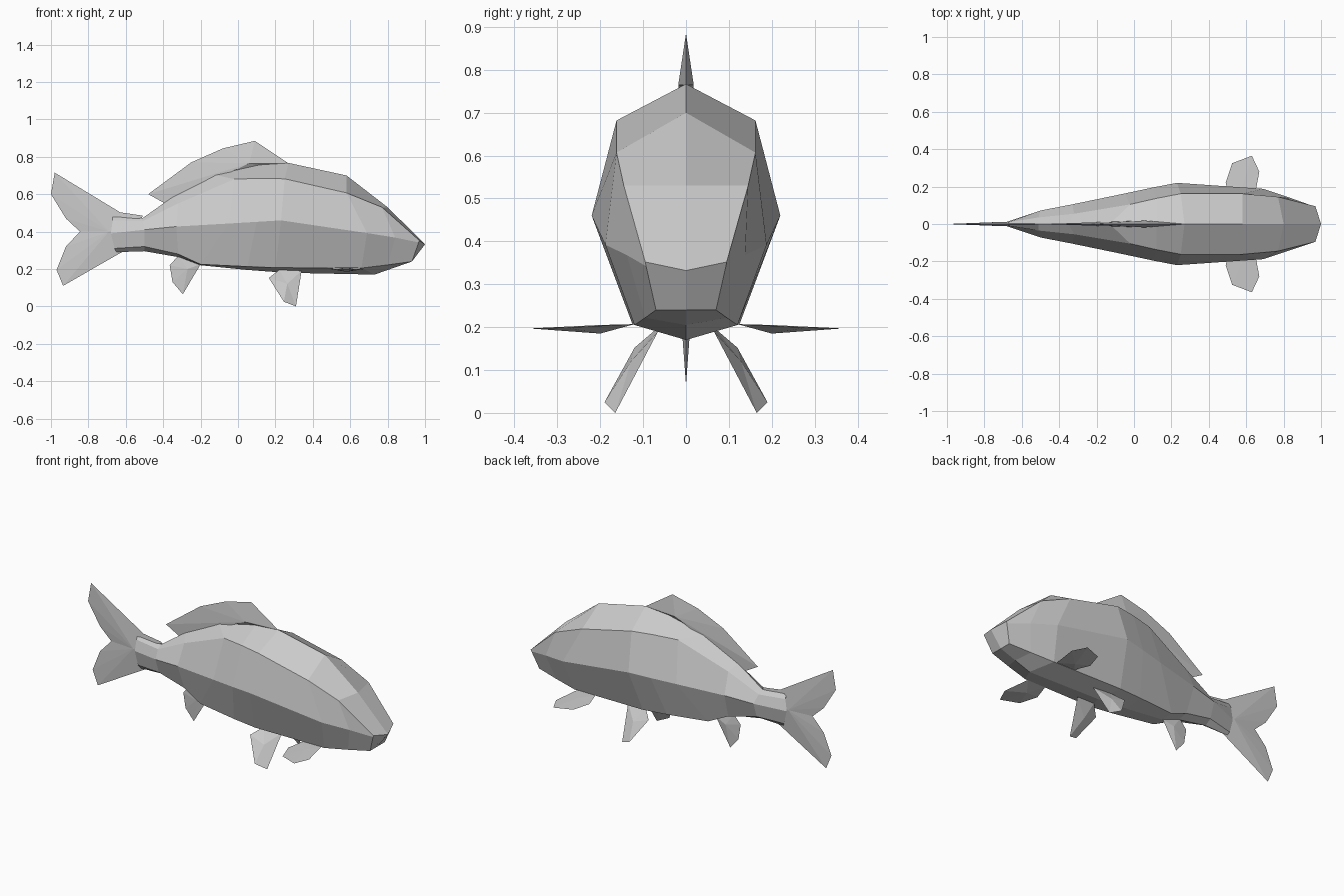
import bpy, bmesh
from mathutils import Vector

grey = bpy.data.materials.new("pale_grey")
grey.diffuse_color = (0.6, 0.6, 0.6, 1)


def make(name, verts, faces):
    bm = bmesh.new()
    vs = [bm.verts.new(v) for v in verts]
    for f in faces:
        bm.faces.new([vs[i] for i in f])
    bmesh.ops.recalc_face_normals(bm, faces=bm.faces)
    me = bpy.data.meshes.new(name)
    bm.to_mesh(me)
    bm.free()
    me.materials.append(grey)
    ob = bpy.data.objects.new(name, me)
    bpy.context.collection.objects.link(ob)
    return ob


def fin(name, outline, centre, axis, thick):
    """Flat faceted fin: outline joined to a raised point on each side."""
    n = len(outline)
    c, a = Vector(centre), Vector(axis).normalized() * thick
    verts = [Vector(p) for p in outline] + [c + a, c - a]
    faces = []
    for i in range(n):
        j = (i + 1) % n
        faces += [(i, j, n), (j, i, n + 1)]
    return make(name, verts, faces)


def flat(points):
    return [(x, 0, z) for x, z in points]


# Body: each row gives back, shoulder, flank, lower edge and belly as (x, y, z)
rows = [
    [(-.67, 0, .49), (-.67, .010, .46), (-.68, .012, .39), (-.66, .010, .31), (-.65, 0, .29)],
    [(-.51, 0, .472), (-.51, .035, .455), (-.50, .072, .41), (-.50, .040, .32), (-.50, 0, .295)],
    [(-.35, 0, .585), (-.32, .055, .55), (-.33, .105, .427), (-.32, .055, .28), (-.31, 0, .262)],
    [(-.13, 0, .705), (-.02, .105, .68), (-.05, .163, .443), (-.20, .075, .225), (-.20, 0, .22)],
    [(.12, 0, .76), (.12, .137, .685), (.10, .195, .452), (.05, .110, .213), (.05, 0, .195)],
    [(.27, 0, .767), (.25, .162, .682), (.23, .220, .460), (.20, .125, .207), (.25, 0, .18)],
    [(.58, 0, .70), (.58, .162, .607), (.69, .188, .392), (.66, .120, .205), (.73, 0, .17)],
    [(.80, 0, .53), (.77, .145, .53), (.84, .138, .368), (.80, .095, .222), (.83, 0, .205)],
    [(1.0, 0, .332), (.97, .095, .352), (.966, .093, .342), (.93, .070, .24), (.93, 0, .24)],
]
verts, faces = [], []
for r in rows:
    verts += r + [(x, -y, z) for x, y, z in reversed(r[1:4])]
for k in range(len(rows) - 1):
    for i in range(8):
        j = (i + 1) % 8
        faces.append((k * 8 + i, k * 8 + j, k * 8 + 8 + j, k * 8 + 8 + i))
# Tail stump and snout caps
for b in (0, 8 * (len(rows) - 1)):
    faces += [(b, b + 1, b + 2, b + 3, b + 4), (b + 4, b + 5, b + 6, b + 7, b)]
make("body", verts, faces)

# Fins on the centre line
fin("dorsal_fin", flat([(-.48, .60), (-.25, .77), (-.08, .845), (.09, .885), (.27, .765),
                        (.12, .75), (-.13, .69), (-.39, .55)]),
    (.06, 0, .765), (0, 1, 0), .018)
fin("tail_fin", flat([(-.51, .485), (-.63, .503), (-.98, .715), (-1.0, .60), (-.92, .47),
                      (-.845, .40), (-.92, .32), (-.97, .195), (-.935, .11), (-.63, .285),
                      (-.55, .32)]),
    (-.69, 0, .40), (0, 1, 0), .012)
fin("anal_fin", flat([(-.32, .27), (-.365, .22), (-.35, .13), (-.295, .065), (-.20, .225)]),
    (-.27, 0, .20), (0, 1, 0), .01)

# Paired fins
for s, side in ((1, "left"), (-1, "right")):
    fin("pelvic_fin_" + side,
        [(x, s * y, z) for x, y, z in [(.22, .07, .195), (.165, .12, .152), (.245, .19, .025),
                                       (.31, .165, .0), (.34, .065, .19)]],
        (.26, s * .118, .115), (.3, s * .85, .5), .012)
    fin("pectoral_fin_" + side,
        [(x, s * y, z) for x, y, z in [(.52, .12, .207), (.49, .22, .20), (.525, .325, .197),
                                       (.63, .365, .197), (.67, .28, .199), (.64, .12, .207)]],
        (.58, s * .20, .195), (0, 0, 1), .01)
